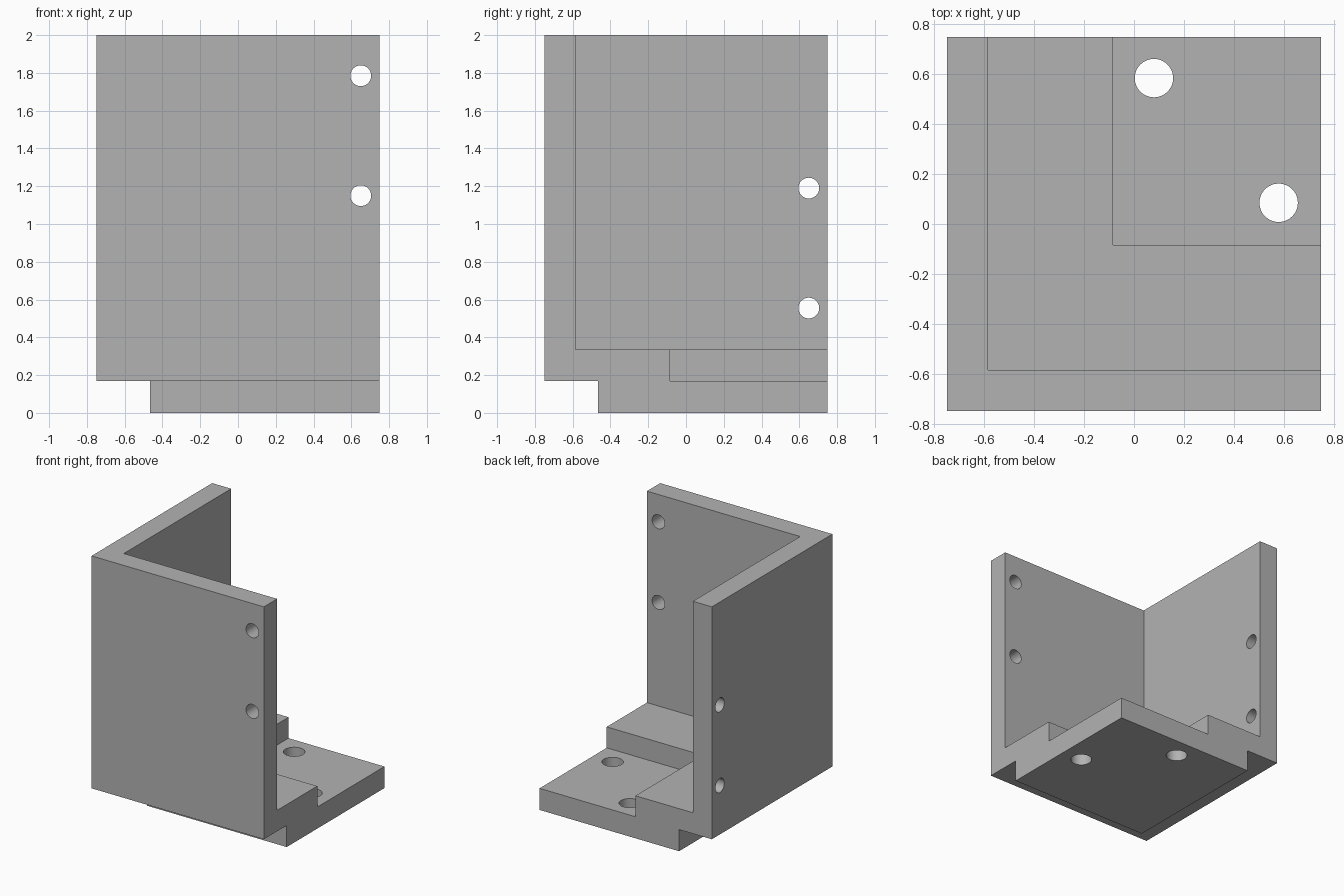
import bpy
from mathutils import Vector

cube = bpy.data.objects.get("Cube")
if cube:
    bpy.data.objects.remove(cube, do_unlink=True)

HALF, HEIGHT = 0.75, 2.0
WALL = -0.585     # inner face of both walls
POCKET = -0.085   # inner edge of the raised step
FOOT = -0.465     # outer edge of the foot
FLOOR, STEP = 0.17, 0.335
OVER = 1.0        # cutters reach beyond the body

grey = bpy.data.materials.new("plain grey")
grey.use_nodes = True
colour = (0.45, 0.45, 0.45, 1)
grey.diffuse_color = colour
grey.node_tree.nodes["Principled BSDF"].inputs["Base Color"].default_value = colour


def box(name, low, high):
    low, high = Vector(low), Vector(high)
    bpy.ops.mesh.primitive_cube_add(size=1, location=(low + high) / 2)
    ob = bpy.context.object
    ob.name = name
    ob.scale = high - low
    bpy.ops.object.transform_apply(location=True, rotation=False, scale=True)
    ob.data.materials.append(grey)
    return ob


def drill(name, centre, radius, axis):
    ob_axis = Vector(axis)
    bpy.ops.mesh.primitive_cylinder_add(
        vertices=48, radius=radius, depth=0.6, location=centre,
        rotation=ob_axis.to_track_quat('Z', 'Y').to_euler())
    ob = bpy.context.object
    ob.name = name
    ob.data.materials.append(grey)
    return ob


def cut(body, cutter):
    cutter.hide_render = True
    mod = body.modifiers.new(cutter.name, 'BOOLEAN')
    mod.operation, mod.solver, mod.object = 'DIFFERENCE', 'EXACT', cutter
    bpy.context.view_layer.objects.active = body
    bpy.ops.object.modifier_apply(modifier=mod.name)
    bpy.data.objects.remove(cutter, do_unlink=True)


# Corner bracket: one block with everything else carved away
bracket = box("corner_bracket", (-HALF, -HALF, 0), (HALF, HALF, HEIGHT))

# Space between the two walls, then the pocket in the raised step
cut(bracket, box("inner_space", (WALL, WALL, STEP), (OVER, OVER, HEIGHT + OVER)))
cut(bracket, box("step_pocket", (POCKET, POCKET, FLOOR), (OVER, OVER, HEIGHT)))

# Rebates below both walls, leaving the square foot
cut(bracket, box("side_rebate", (-OVER, -OVER, -OVER), (FOOT, OVER, FLOOR)))
cut(bracket, box("front_rebate", (-OVER, -OVER, -OVER), (OVER, FOOT, FLOOR)))

# Screw holes through the front wall, side wall and floor
for z in (1.15, 1.785):
    cut(bracket, drill("front_hole", (0.65, -HALF, z), 0.055, (0, 1, 0)))
for z in (0.555, 1.19):
    cut(bracket, drill("side_hole", (-HALF, 0.65, z), 0.055, (1, 0, 0)))
for x, y in ((0.08, 0.585), (0.58, 0.085)):
    cut(bracket, drill("floor_hole", (x, y, 0), 0.077, (0, 0, 1)))

# Smooth hole walls, crisp edges
bpy.ops.object.select_all(action='DESELECT')
bracket.select_set(True)
bpy.context.view_layer.objects.active = bracket
bpy.ops.object.shade_smooth_by_angle()
